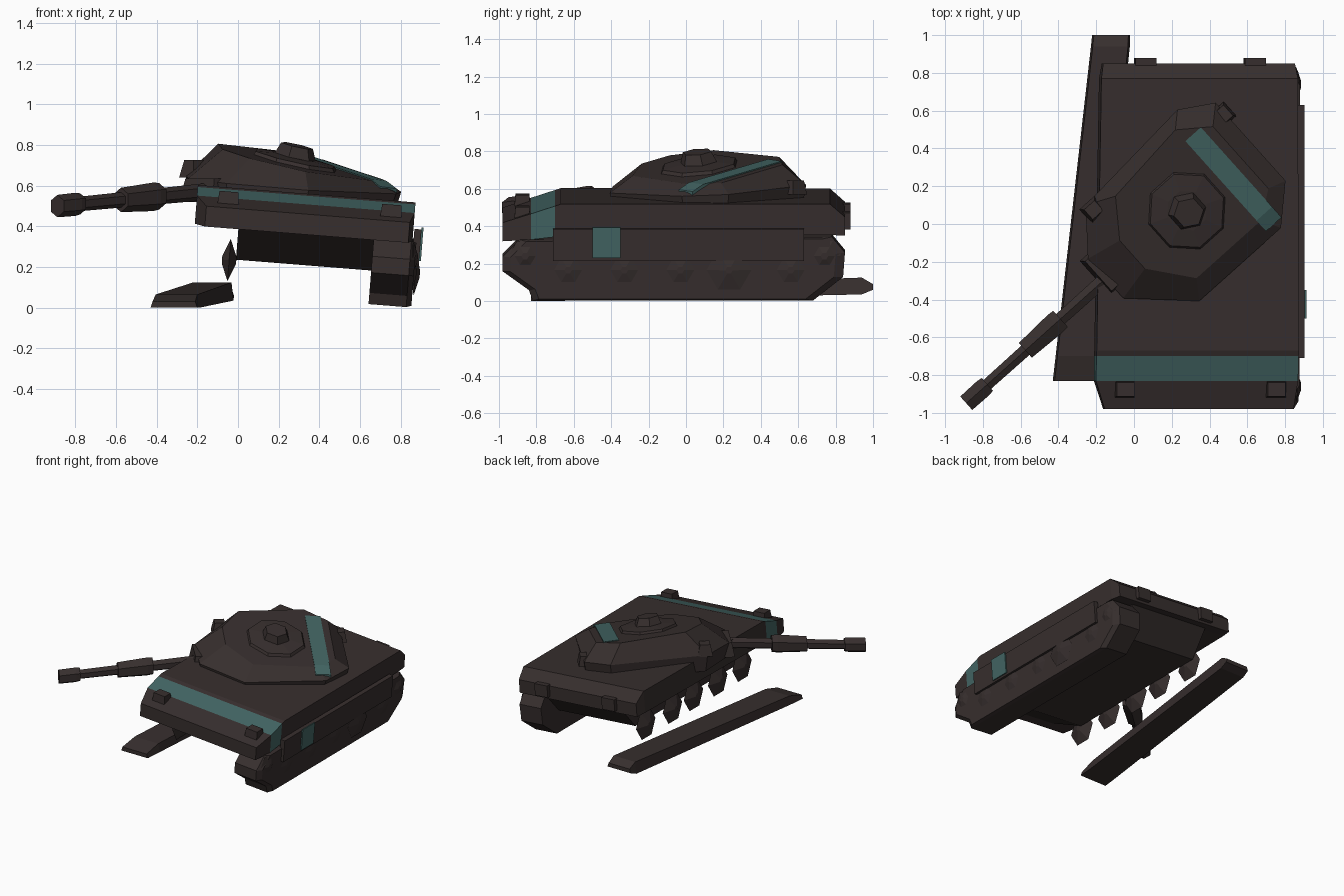
import bpy, bmesh, math
from mathutils import Vector

if "Cube" in bpy.data.objects:
    bpy.data.objects.remove(bpy.data.objects["Cube"])


def material(name, rgb):
    m = bpy.data.materials.new(name)
    m.diffuse_color = (*rgb, 1)
    m.use_nodes = True
    m.node_tree.nodes["Principled BSDF"].inputs["Base Color"].default_value = m.diffuse_color
    return m


DARK = material("charred brown", (0.038, 0.028, 0.027))
TEAL = material("faded teal", (0.055, 0.130, 0.125))


def tilt(p):
    """Hull lean: the right side sits lower than the left."""
    x, y, z = p
    return Vector((x + 0.08 * (z - 0.4), y, z - 0.08 * (x - 0.33)))


def loft(name, loops, mat=DARK, place=Vector, paint=None):
    """Skin a list of equal-length loops and cap both ends."""
    bm = bmesh.new()
    rings = [[bm.verts.new(place(p)) for p in loop] for loop in loops]
    n = len(loops[0])
    for i in range(len(rings) - 1):
        for j in range(n):
            k = (j + 1) % n
            f = bm.faces.new((rings[i][j], rings[i][k], rings[i + 1][k], rings[i + 1][j]))
            if paint and paint(i, j):
                f.material_index = 1
    bm.faces.new(rings[0])
    bm.faces.new(rings[-1])
    bmesh.ops.recalc_face_normals(bm, faces=bm.faces)
    me = bpy.data.meshes.new(name)
    bm.to_mesh(me)
    bm.free()
    me.materials.append(mat)
    if paint:
        me.materials.append(TEAL)
    ob = bpy.data.objects.new(name, me)
    bpy.context.collection.objects.link(ob)
    return ob


def box(name, a, b, mat=DARK, place=tilt, inset=0.0):
    """Box from corner a to corner b; the top may be inset."""
    def ring(z, d):
        return [(a[0] + d, a[1] + d, z), (b[0] - d, a[1] + d, z),
                (b[0] - d, b[1] - d, z), (a[0] + d, b[1] - d, z)]
    return loft(name, [ring(a[2], 0), ring(b[2], inset)], mat, place)


def extrude_x(name, profile, x0, x1, bevel=0.0):
    cy = sum(p[0] for p in profile) / len(profile)
    cz = sum(p[1] for p in profile) / len(profile)
    s = 1 - bevel
    loops = [[(x0, y, z) for y, z in profile],
             [(x1 - bevel * 0.5, y, z) for y, z in profile]]
    if bevel:
        loops.append([(x1, cy + (y - cy) * s, cz + (z - cz) * s) for y, z in profile])
    return loft(name, loops, DARK, tilt)


# Upper hull: stations (y, top z, bottom z, left x, right x), teal band near the nose
stations = [(-0.98, 0.46, 0.36, -0.16, 0.84), (-0.83, 0.508, 0.37, -0.21, 0.86),
            (-0.70, 0.55, 0.385, -0.21, 0.86), (-0.67, 0.56, 0.395, -0.21, 0.86),
            (0.77, 0.56, 0.395, -0.185, 0.855), (0.85, 0.49, 0.39, -0.17, 0.845)]
loft("upper_hull", [[(l, y, b), (l, y, t), (r, y, t), (r, y, b)] for y, t, b, l, r in stations],
     place=tilt, paint=lambda i, j: i == 1 and j != 3)

# Lower hull tub with sloped ends
extrude_x("lower_hull", [(-0.92, 0.37), (-0.60, 0.21), (0.64, 0.21), (0.80, 0.40), (-0.80, 0.40)], 0.005, 0.68)

# Right track, still mounted
extrude_x("right_track", [(-0.89, 0.37), (-0.98, 0.28), (-0.98, 0.20), (-0.84, 0.10), (-0.82, 0.045),
                          (0.68, 0.045), (0.84, 0.17), (0.85, 0.30), (0.78, 0.385)], 0.67, 0.88, 0.05)

# Side skirt and its painted patch
box("side_skirt", (0.865, -0.71, 0.26), (0.90, 0.63, 0.43))
box("skirt_patch", (0.90, -0.50, 0.275), (0.909, -0.35, 0.44), TEAL)


def wheel(name, x, y, z, r, w):
    def ring(dx, rr):
        return [(x + dx, y + rr * math.cos(k * math.pi / 3), z + rr * math.sin(k * math.pi / 3))
                for k in range(6)]
    loft(name, [ring(-w, 0.02), ring(0, r), ring(w, 0.02)], DARK, tilt)


# Road wheels, exposed on the left where the track has come off
for i, y in enumerate((-0.63, -0.33, -0.03, 0.23, 0.56)):
    wheel(f"left_wheel_{i}", -0.028, y, 0.205, 0.12, 0.035)
    wheel(f"right_wheel_{i}", 0.887 if i == 3 else 0.870, y, 0.21, 0.12, 0.022)
for y, n in ((-0.86, "front"), (0.74, "rear")):
    wheel(f"{n}_sprocket", 0.868, y, 0.285, 0.09, 0.025)

# Headlights and rear lamps
for x in (-0.11, 0.69):
    box("headlight", (x, -0.92, 0.45), (x + 0.11, -0.83, 0.54), inset=0.008)
for x in (0.0, 0.58):
    box("rear_lamp", (x, 0.83, 0.41), (x + 0.11, 0.88, 0.50))

# Thrown track lying beside the hull
strip = [(-0.83, -0.43, -0.20, 0.0, 0.03), (-0.70, -0.415, -0.19, 0.0, 0.065),
         (0.94, -0.228, -0.022, 0.035, 0.125), (1.0, -0.222, -0.02, 0.06, 0.09)]
loft("thrown_track", [[(l, y, b), (r, y, b), (r - 0.01, y, t), (l + 0.01, y, t)]
                      for y, l, r, b, t in strip])


# Turret frame: u forward along the gun, v across, h above the slanted roof
def plan(u, v):
    return 0.28 - 0.745 * u + 0.667 * v, 0.07 - 0.667 * u - 0.745 * v


def roof(p):
    u, v, h = p
    return Vector((*plan(u, v), 0.715 + 0.10 * u - 0.22 * v + h))


def level(p):
    return Vector((*plan(p[0], p[1]), p[2]))


# Turret body: sunken base, rim, tilted roof
rim = [(0.56, -0.16), (0.56, 0.12), (0.27, 0.40), (-0.31, 0.40),
       (-0.495, 0.23), (-0.495, -0.325), (-0.32, -0.432), (0.38, -0.38)]
top = [(0.37, -0.12), (0.37, 0.08), (0.20, 0.30), (-0.26, 0.30),
       (-0.40, 0.20), (-0.40, -0.24), (-0.24, -0.36), (0.23, -0.31)]
top_z = [0.715 + 0.10 * u - 0.22 * v for u, v in top]
loft("turret", [[(u * 0.97, v * 0.97, 0.52) for u, v in rim],
                [(u, v, 0.605 + 0.03 * u - 0.09 * v) for u, v in rim],
                [(u, v, z) for (u, v), z in zip(top, top_z)]], place=level)

# Teal stripe across the roof and over its right edge
loft("turret_stripe", [[(-0.35, v, h - 0.012), (-0.24, v, h - 0.012),
                        (-0.24, v, h + 0.006), (-0.35, v, h + 0.006)]
                       for v, h in ((-0.28, 0), (0.285, 0), (0.36, -0.022))], TEAL, roof)


def disc(r, h, n, v=0.0):
    return [(r * math.cos((k + 0.5) * math.tau / n), v + r * math.sin((k + 0.5) * math.tau / n), h)
            for k in range(n)]


# Hatch ring and cupola
loft("hatch_ring", [disc(0.22, -0.01, 8), disc(0.205, 0.018, 8), disc(0.11, 0.028, 8)], place=roof)
loft("cupola", [disc(0.105, 0.02, 6), disc(0.08, 0.085, 6, 0.015)], place=roof)

# Turret boxes and gun mantlet
box("sight_box", (0.31, -0.385, 0.64), (0.42, -0.28, 0.725), place=level, inset=0.018)
box("stowage_box", (-0.53, -0.30, 0.57), (-0.42, -0.20, 0.645), place=level, inset=0.012)
box("gun_mantlet", (0.42, -0.18, 0.53), (0.60, 0.07, 0.635), place=level, inset=0.02)


# Gun: six-sided barrel, sleeve and muzzle, drooping toward the tip
def gun_part(name, spans):
    loft(name, [[(u, -0.02 + r * math.sin(k * math.tau / 6), 0.568 - 0.072 * (u - 0.6)
                  + r * math.cos(k * math.tau / 6)) for k in range(6)] for u, r in spans], place=level)


gun_part("gun_barrel", [(0.45, 0.043), (1.50, 0.035)])
gun_part("barrel_sleeve", [(0.88, 0.066), (0.92, 0.070), (1.13, 0.060)])
gun_part("muzzle", [(1.40, 0.052), (1.43, 0.057), (1.55, 0.055)])
